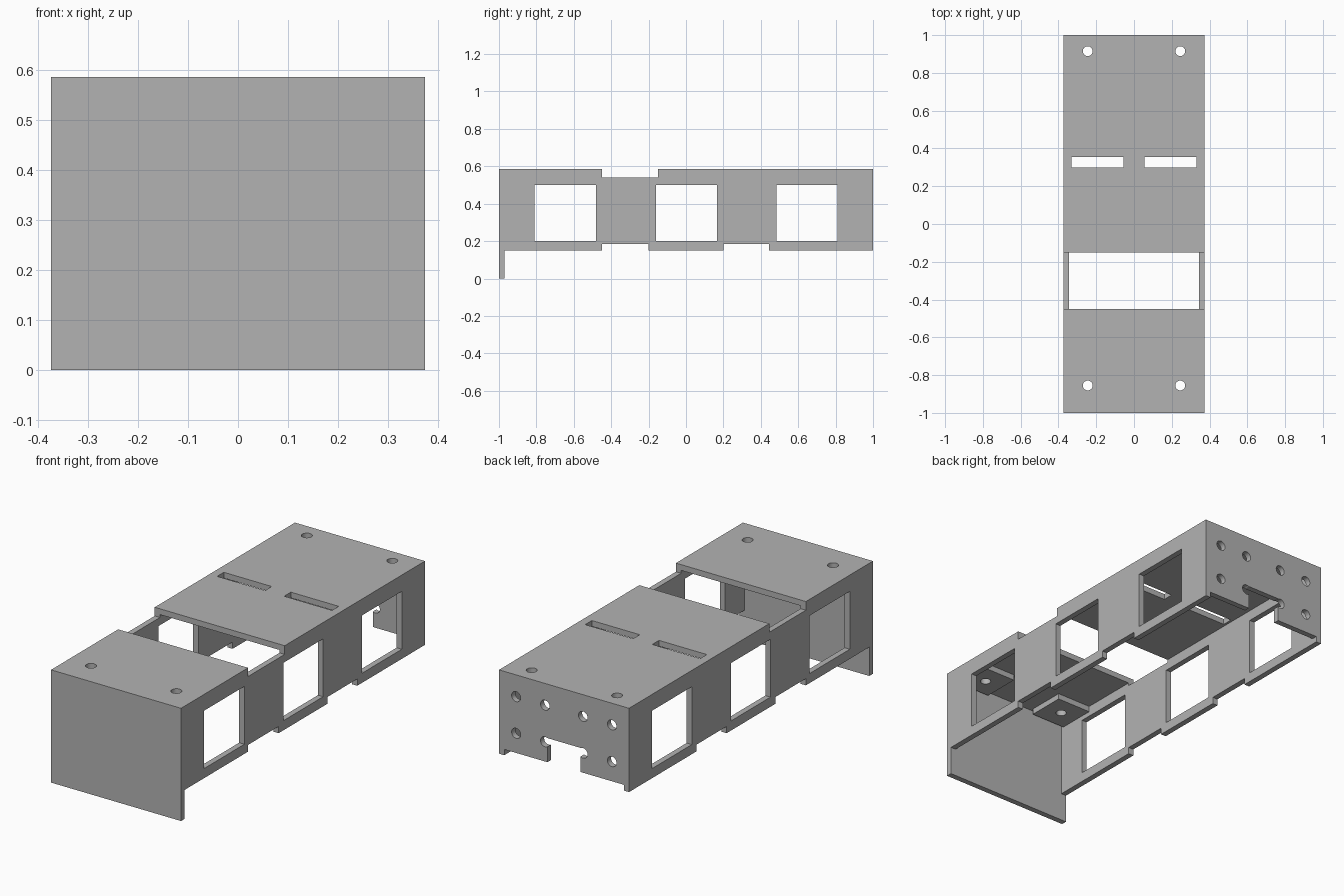
import bpy
import bmesh
from mathutils import Matrix, Vector

cube = bpy.data.objects.get("Cube")
if cube:
    bpy.data.objects.remove(cube, do_unlink=True)

grey = bpy.data.materials.new("plain_grey")
grey.use_nodes = True
COLOUR = (0.45, 0.45, 0.45, 1)
grey.diffuse_color = COLOUR
grey.node_tree.nodes["Principled BSDF"].inputs["Base Color"].default_value = COLOUR

W, H, L = 0.373, 0.585, 1.0   # half width, top height, half length
T = 0.03                      # sheet thickness
BASE = 0.15                   # lower edge of the walls
OUT = 0.1                     # how far cutters overshoot


def finish(name, bm):
    mesh = bpy.data.meshes.new(name)
    bm.to_mesh(mesh)
    bm.free()
    mesh.materials.append(grey)
    obj = bpy.data.objects.new(name, mesh)
    bpy.context.collection.objects.link(obj)
    return obj


def box(name, x, y, z):
    lo, hi = (Vector(c) for c in zip(x, y, z))
    bm = bmesh.new()
    size = Matrix.Diagonal(hi - lo).to_4x4()
    bmesh.ops.create_cube(bm, size=1, matrix=Matrix.Translation((lo + hi) / 2) @ size)
    return finish(name, bm)


def rod(name, centre, axis, radius=0.026, length=0.2):
    bm = bmesh.new()
    turn = Vector((0, 0, 1)).rotation_difference(Vector(axis)).to_matrix().to_4x4()
    bmesh.ops.create_cone(bm, cap_ends=True, segments=32, radius1=radius, radius2=radius,
                          depth=length, matrix=Matrix.Translation(centre) @ turn)
    return finish(name, bm)


def carve(obj, cutters):
    for cutter in cutters:
        cutter.hide_render = True
        mod = obj.modifiers.new("cut", 'BOOLEAN')
        mod.operation = 'DIFFERENCE'
        mod.solver = 'EXACT'
        mod.object = cutter
    bpy.context.view_layer.update()
    graph = bpy.context.evaluated_depsgraph_get()
    mesh = bpy.data.meshes.new_from_object(obj.evaluated_get(graph))
    obj.modifiers.clear()
    obj.data = mesh
    for cutter in cutters:
        bpy.data.objects.remove(cutter, do_unlink=True)


chassis = box("chassis", (-W, W), (-L, L), (0, H))
across = (-W - OUT, W + OUT)
inside = (-W + T, W - T)
cuts = [
    # Hollow interior, and the open space below the walls behind the front panel
    box("cavity", inside, (-L + T, L - T), (-OUT, H - T)),
    box("underside", across, (-L + T, L + OUT), (-OUT, BASE)),
    # Wide gap across the top
    box("top_gap", across, (-0.45, -0.15), (H - 0.045, H + OUT)),
    # Raised lower edge of the back panel and its cable notch
    box("back_edge", inside, (L - 2 * T, L + OUT), (0, 0.18)),
    box("back_notch", (-0.095, 0.095), (L - 2 * T, L + OUT), (0.1, 0.305)),
]

# Side windows and the recesses in the lower wall edges
for y0, y1 in ((-0.81, -0.48), (-0.16, 0.165), (0.485, 0.81)):
    cuts.append(box("window", across, (y0, y1), (0.2, 0.5)))
for y0, y1 in ((-0.45, -0.2), (0.2, 0.445)):
    cuts.append(box("edge_recess", across, (y0, y1), (0, 0.185)))

for side in (-1, 1):
    # Strap slots and screw holes in the top
    cuts.append(box("slot", sorted((side * 0.055, side * 0.33)), (0.3, 0.355), (H - OUT, H + OUT)))
    for y in (-0.855, 0.915):
        cuts.append(rod("screw_hole", (side * 0.245, y, H), (0, 0, 1)))
    # Two rows of holes in the back panel
    for x in (0.109, 0.275):
        for z in (0.282, 0.472):
            cuts.append(rod("back_hole", (side * x, L, z), (0, 1, 0)))
carve(chassis, cuts)

# Drilled pads under the front screw holes
for side, name in ((-1, "right"), (1, "left")):
    pad = box(name + "_screw_pad", sorted((side * 0.145, side * (W - T))),
              (-0.955, -0.755), (H - 2 * T, H - T))
    carve(pad, [rod("pad_hole", (side * 0.245, -0.855, H), (0, 0, 1))])
